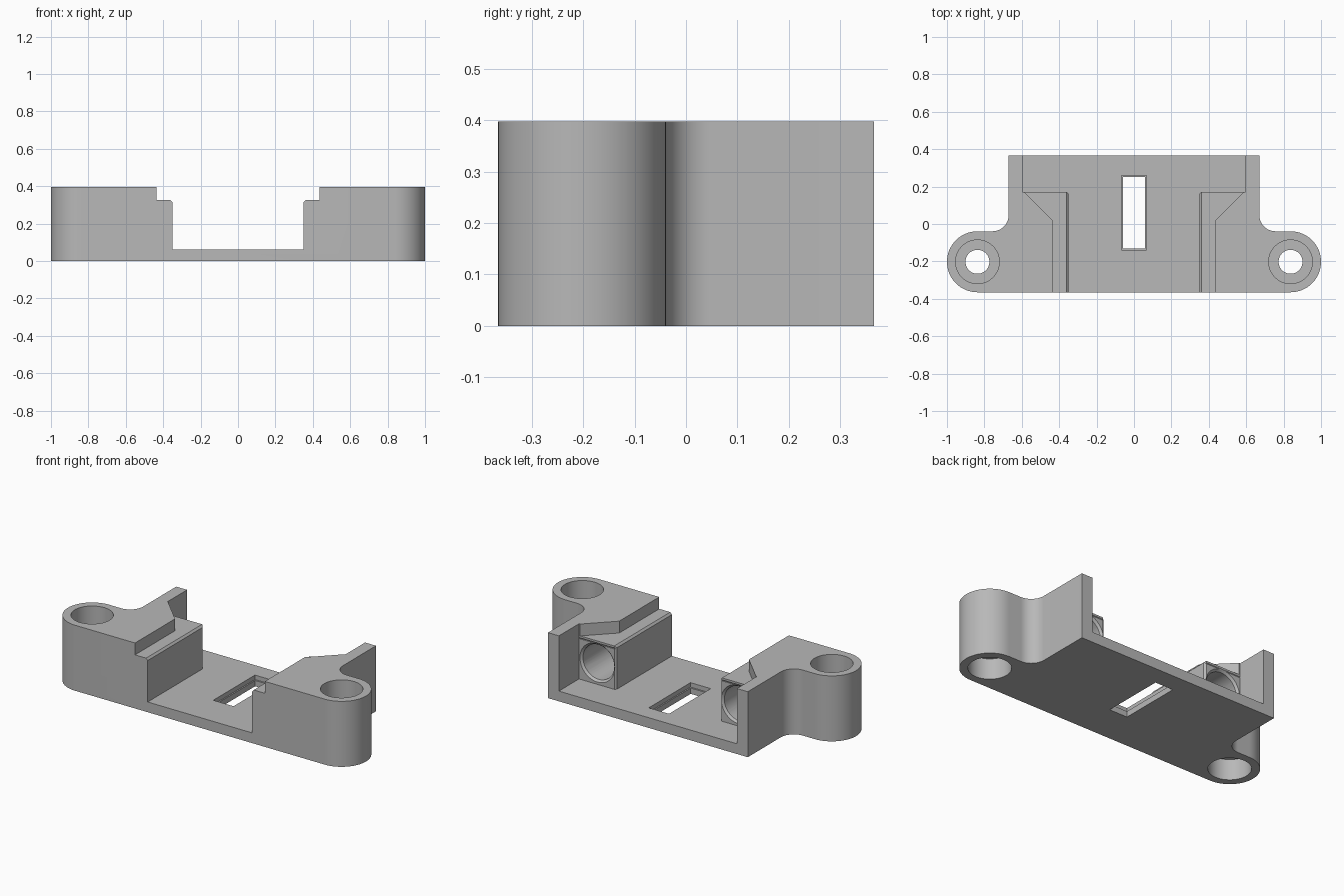
import bpy, bmesh, math
from math import cos, sin, pi
from mathutils import Matrix

cube = bpy.data.objects.get("Cube")
if cube:
    bpy.data.objects.remove(cube, do_unlink=True)

grey = bpy.data.materials.new("plain grey")
grey.use_nodes = True
COLOUR = (0.48, 0.48, 0.48, 1)
grey.diffuse_color = COLOUR
grey.node_tree.nodes["Principled BSDF"].inputs["Base Color"].default_value = COLOUR

H, FLOOR, LEDGE, TOP = 0.397, 0.062, 0.325, 0.6
FRONT, BACK = -0.365, 0.365
EAR_X, EAR_Y, EAR_R = 0.837, -0.202, 0.163


def arc(cx, cy, r, a0, a1, n):
    return [(cx + r * cos(a0 + (a1 - a0) * i / n), cy + r * sin(a0 + (a1 - a0) * i / n))
            for i in range(n + 1)]


def mirrored(half):
    """Close a right-half path with its reflection."""
    return half + [(-x, y) for x, y in reversed(half)]


def rect(hx, y0, y1):
    return mirrored([(hx, y0), (hx, y1)])


def loft(name, lower, z0, upper, z1):
    bm = bmesh.new()
    a = [bm.verts.new((x, y, z0)) for x, y in lower]
    b = [bm.verts.new((x, y, z1)) for x, y in upper]
    bm.faces.new(a)
    bm.faces.new(b)
    for i in range(len(a)):
        j = (i + 1) % len(a)
        bm.faces.new((a[i], a[j], b[j], b[i]))
    bmesh.ops.recalc_face_normals(bm, faces=bm.faces)
    me = bpy.data.meshes.new(name)
    bm.to_mesh(me)
    bm.free()
    me.materials.append(grey)
    ob = bpy.data.objects.new(name, me)
    bpy.context.scene.collection.objects.link(ob)
    return ob


def prism(name, pts, z0, z1):
    return loft(name, pts, z0, pts, z1)


# Bracket body: back plate, concave fillets and round ears
outline = [(EAR_X, FRONT)]
outline += arc(EAR_X, EAR_Y, EAR_R, -pi / 2, pi / 2, 32)[1:]
outline += arc(0.757, 0.048, 0.087, -pi / 2, -pi, 14)
outline += [(0.67, BACK)]
body = prism("bracket_body", mirrored(outline), 0, H)

cutters = []


# Channel between the blocks, widening at the back; d grows it for the edge chamfer
def channel(d):
    return mirrored([(0.35 + d, -0.5), (0.35 + d, 0.162 + d), (0.36 + d, 0.172 + d),
                     (0.594, 0.172 + d), (0.594, 0.5)])


wide = mirrored([(0.35, -0.5), (0.35, 0.162), (0.36, 0.172), (0.597, 0.172), (0.597, 0.5)])
cutters.append(prism("channel_cutter", wide, FLOOR, TOP))
cutters.append(loft("chamfer_cutter", channel(-0.006), LEDGE - 0.018, channel(0.012), LEDGE + 0.001))

# Ledge above the blocks with its diagonal flare
ledge = mirrored([(0.435, -0.5), (0.435, 0.018), (0.597, 0.18), (0.597, 0.5)])
cutters.append(prism("ledge_cutter", ledge, LEDGE, TOP + 0.1))

# Stepped slot through the floor
cutters.append(prism("slot_cutter", rect(0.06, -0.13, 0.25), -0.1, 0.2))
cutters.append(prism("slot_rim_cutter", rect(0.068, -0.14, 0.26), 0.035, 0.25))

for s in (-1, 1):
    # Screw holes, counterbored from above and below
    for label, r, z0, z1 in (("screw", 0.064, -0.1, TOP), ("upper_bore", 0.117, H - 0.135, TOP),
                             ("lower_bore", 0.117, -0.1, 0.125)):
        cutters.append(prism(label + "_cutter", arc(s * EAR_X, EAR_Y, r, 0, 2 * pi, 48)[:-1], z0, z1))
    # Blind round pockets in the back of each block, with a bevelled mouth
    place = Matrix.Translation((s * 0.474, 0.172, 0.193)) @ Matrix.Rotation(-pi / 2, 4, 'X')

    def ring(r):
        return arc(0, 0, r, 0, 2 * pi, 48)[:-1]

    for ob in (prism("pocket_cutter", ring(0.105), -0.32, 0.05),
               loft("pocket_mouth_cutter", ring(0.1), -0.017, ring(0.122), 0.005)):
        ob.data.transform(place)
        cutters.append(ob)

for c in cutters:
    c.hide_render = True
    mod = body.modifiers.new(c.name, 'BOOLEAN')
    mod.operation = 'DIFFERENCE'
    mod.solver = 'EXACT'
    mod.object = c

# Bake the cuts, then drop the cutters
bpy.context.view_layer.update()
deps = bpy.context.evaluated_depsgraph_get()
baked = bpy.data.meshes.new_from_object(body.evaluated_get(deps))
body.modifiers.clear()
body.data = baked
for c in cutters:
    bpy.data.objects.remove(c, do_unlink=True)

bpy.ops.object.select_all(action='DESELECT')
body.select_set(True)
bpy.context.view_layer.objects.active = body
bpy.ops.object.shade_smooth_by_angle(angle=math.radians(25))
